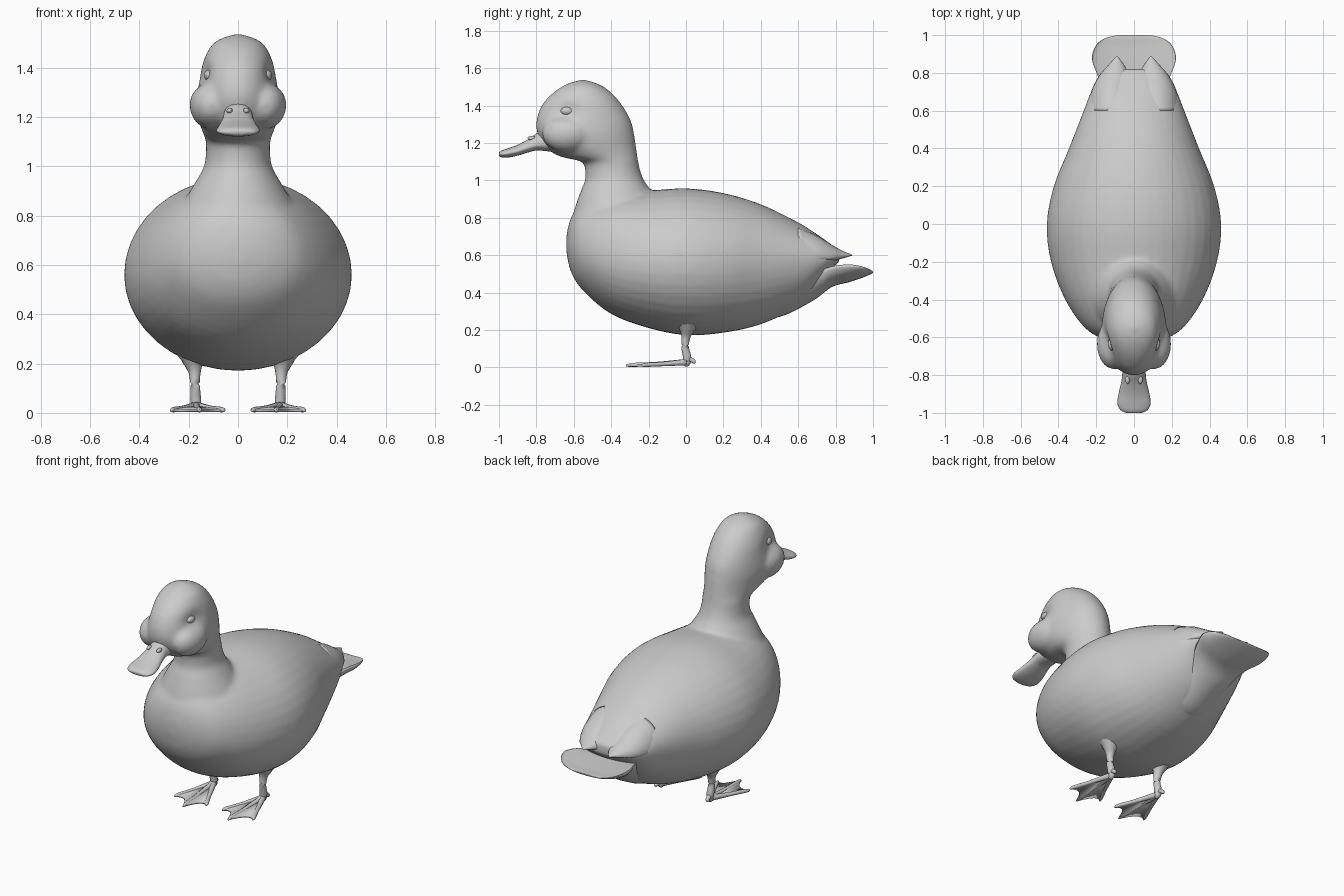
import bpy, bmesh, math
from mathutils import Vector

if "Cube" in bpy.data.objects:
    bpy.data.objects.remove(bpy.data.objects["Cube"])


def spline(rows, sub):
    """Smoothly interpolate rows of section values."""
    out = []
    for i in range(len(rows) - 1):
        a, b, c, d = (rows[max(0, min(len(rows) - 1, i + k))] for k in (-1, 0, 1, 2))
        for s in range(sub):
            t = s / sub
            out.append([q + .5 * t * (r - p + t * (2 * p - 5 * q + 4 * r - w + t * (3 * (q - r) + w - p)))
                        for p, q, r, w in zip(a, b, c, d)])
    return out + [list(rows[-1])]


def skin(bm, rings):
    """Bridge closed rings of points and cap both ends."""
    vs = [[bm.verts.new(p) for p in r] for r in rings]
    n = len(vs[0])
    faces = [bm.faces.new((a[i], a[(i + 1) % n], b[(i + 1) % n], b[i]))
             for a, b in zip(vs, vs[1:]) for i in range(n)]
    faces += [bm.faces.new(vs[0][::-1]), bm.faces.new(vs[-1])]
    bmesh.ops.recalc_face_normals(bm, faces=faces)


def loft(bm, rows, axis='y', seg=40, sub=4, cx=0):
    """Rows: position, low, high, level of widest point, half width, x offset."""
    rings = []
    for t, lo, hi, mid, hw, off in spline([(*r, 0)[:6] for r in rows], sub):
        ring = []
        for k in range(seg):
            a = 2 * math.pi * k / seg
            s = math.sin(a)
            v = mid + (s * (hi - mid) if s > 0 else s * (mid - lo))
            x = off + hw * math.cos(a)
            ring.append(Vector((x, t, v) if axis == 'y' else (x, v, t)))
        rings.append(ring)
    skin(bm, rings)


def tube(bm, pts, seg=14):
    """Points: x, y, z, radius."""
    rows = spline(pts, 4)
    ps = [Vector(r[:3]) for r in rows]
    rings = []
    for i, p in enumerate(ps):
        d = ps[min(i + 1, len(ps) - 1)] - ps[max(i - 1, 0)]
        q = d.to_track_quat('Z', 'Y')
        rings.append([p + q @ Vector((math.cos(2 * math.pi * k / seg), math.sin(2 * math.pi * k / seg), 0))
                      * rows[i][3] for k in range(seg)])
    skin(bm, rings)


def ball(bm, loc, size):
    r = bmesh.ops.create_uvsphere(bm, u_segments=24, v_segments=16, radius=1)
    for v in r['verts']:
        v.co = Vector(loc) + Vector([a * b for a, b in zip(v.co, size)])


def finish(bm, name, mirror=False):
    me = bpy.data.meshes.new(name)
    bm.to_mesh(me)
    bm.free()
    ob = bpy.data.objects.new(name, me)
    bpy.context.collection.objects.link(ob)
    for p in me.polygons:
        p.use_smooth = True
    if mirror:
        m = ob.modifiers.new('mirror', 'MIRROR')
        m.use_mirror_merge = False
    return ob


# Body, neck, head and cheeks fused into one smooth skin
bm = bmesh.new()
loft(bm, [(-.64, .62, .70, .66, .04), (-.615, .51, .80, .65, .15), (-.55, .41, .88, .62, .26),
          (-.4, .285, .93, .58, .365), (-.2, .21, .945, .56, .44), (0, .172, .957, .56, .462),
          (.2, .185, .932, .56, .425), (.4, .23, .872, .57, .345), (.6, .325, .775, .58, .267),
          (.7, .42, .712, .585, .228), (.78, .53, .655, .585, .18), (.82, .56, .625, .59, .11)])
loft(bm, [(.6, -.58, -.05, -.3, .28), (.75, -.615, -.08, -.33, .28), (.85, -.595, -.13, -.36, .225),
          (.95, -.56, -.19, -.38, .165), (1, -.54, -.225, -.38, .138), (1.06, -.54, -.247, -.39, .13),
          (1.10, -.56, -.255, -.40, .131), (1.13, -.68, -.26, -.45, .14), (1.18, -.755, -.267, -.52, .158),
          (1.25, -.795, -.278, -.55, .17), (1.32, -.8, -.295, -.55, .163), (1.4, -.772, -.34, -.55, .15),
          (1.46, -.72, -.39, -.55, .127), (1.5, -.665, -.44, -.55, .1), (1.525, -.61, -.495, -.55, .055),
          (1.537, -.56, -.54, -.55, .01)], 'z')
for s in (-1, 1):
    ball(bm, (s * .107, -.635, 1.25), (.09, .135, .1))
# eye sockets
for v in bm.verts:
    d = ((v.co.y + .64) / .07) ** 2 + ((v.co.z - 1.37) / .045) ** 2
    v.co.x *= 1 - .17 * math.exp(-d)
body = finish(bm, 'body_and_head')
m = body.modifiers.new('fuse', 'REMESH')
m.mode, m.voxel_size, m.use_smooth_shade = 'VOXEL', .012, True
m = body.modifiers.new('soften', 'SMOOTH')
m.factor, m.iterations = .5, 10

# Cupped tail fan
bm = bmesh.new()
loft(bm, [(.35, .25, .6, .45, .24), (.5, .27, .57, .46, .2), (.6, .313, .55, .48, .165),
          (.7, .37, .53, .51, .16), (.78, .43, .525, .54, .19), (.87, .455, .52, .55, .222),
          (.94, .478, .515, .54, .205), (.98, .495, .515, .525, .16), (1, .505, .513, .512, .09)])
finish(bm, 'tail')

# Folded wing tips
bm = bmesh.new()
loft(bm, [(.6, .54, .75, .58, .14, .11), (.7, .555, .705, .585, .117, .11), (.78, .567, .655, .587, .085, .103),
          (.84, .583, .622, .595, .043, .094), (.888, .597, .603, .6, .004, .09)], seg=24)
finish(bm, 'wing_tip', True)

# Bill
bm = bmesh.new()
loft(bm, [(-.7, 1.15, 1.29, 1.2, .06), (-.79, 1.16, 1.255, 1.19, .062), (-.84, 1.15, 1.222, 1.175, .068),
          (-.9, 1.132, 1.19, 1.155, .082), (-.95, 1.122, 1.172, 1.145, .088), (-.985, 1.123, 1.16, 1.14, .072),
          (-1, 1.13, 1.15, 1.14, .04)], seg=28)
finish(bm, 'bill')

# Nostril rims and eyes
bm = bmesh.new()
ball(bm, (.034, -.825, 1.226), (.012, .022, .012))
finish(bm, 'nostril', True)
bm = bmesh.new()
ball(bm, (.112, -.635, 1.37), (.026, .036, .024))
finish(bm, 'eye', True)

# Legs with toes
bm = bmesh.new()
tube(bm, [(.18, .01, .26, .085), (.18, .005, .205, .045), (.176, 0, .165, .025), (.174, -.005, .11, .02),
          (.172, .005, .06, .022), (.17, .005, .025, .02), (.17, -.01, .015, .012)])
tube(bm, [(.172, .005, .05, .014), (.175, .03, .04, .013), (.178, .045, .028, .01), (.178, .05, .025, .003)])
tips = [(.055, -.235), (.155, -.32), (.272, -.24)]
for x, y in tips:
    tube(bm, [(.17, .005, .028, .018), (.17 + (x - .17) * .5, y * .5, .018, .012),
              (.17 + (x - .17) * .9, y * .9, .013, .011), (x, y, .008, .004)], 10)
finish(bm, 'leg', True)

# Webbing between the toes
bm = bmesh.new()
heel = bm.verts.new((.17, 0, .024))
edge = []
for (x0, y0), (x1, y1) in zip(tips, tips[1:]):
    for k in range(9):
        t = k / 8
        edge.append(bm.verts.new((x0 + (x1 - x0) * t, y0 + (y1 - y0) * t + .2 * t * (1 - t), .01)))
for a, b in zip(edge, edge[1:]):
    if (a.co - b.co).length > 1e-4:
        bm.faces.new((heel, a, b))
bmesh.ops.remove_doubles(bm, verts=bm.verts, dist=1e-4)
bmesh.ops.recalc_face_normals(bm, faces=bm.faces)
web = finish(bm, 'webbing')
m = web.modifiers.new('thick', 'SOLIDIFY')
m.thickness, m.offset = .012, 0
m = web.modifiers.new('mirror', 'MIRROR')
m.use_mirror_merge = False
